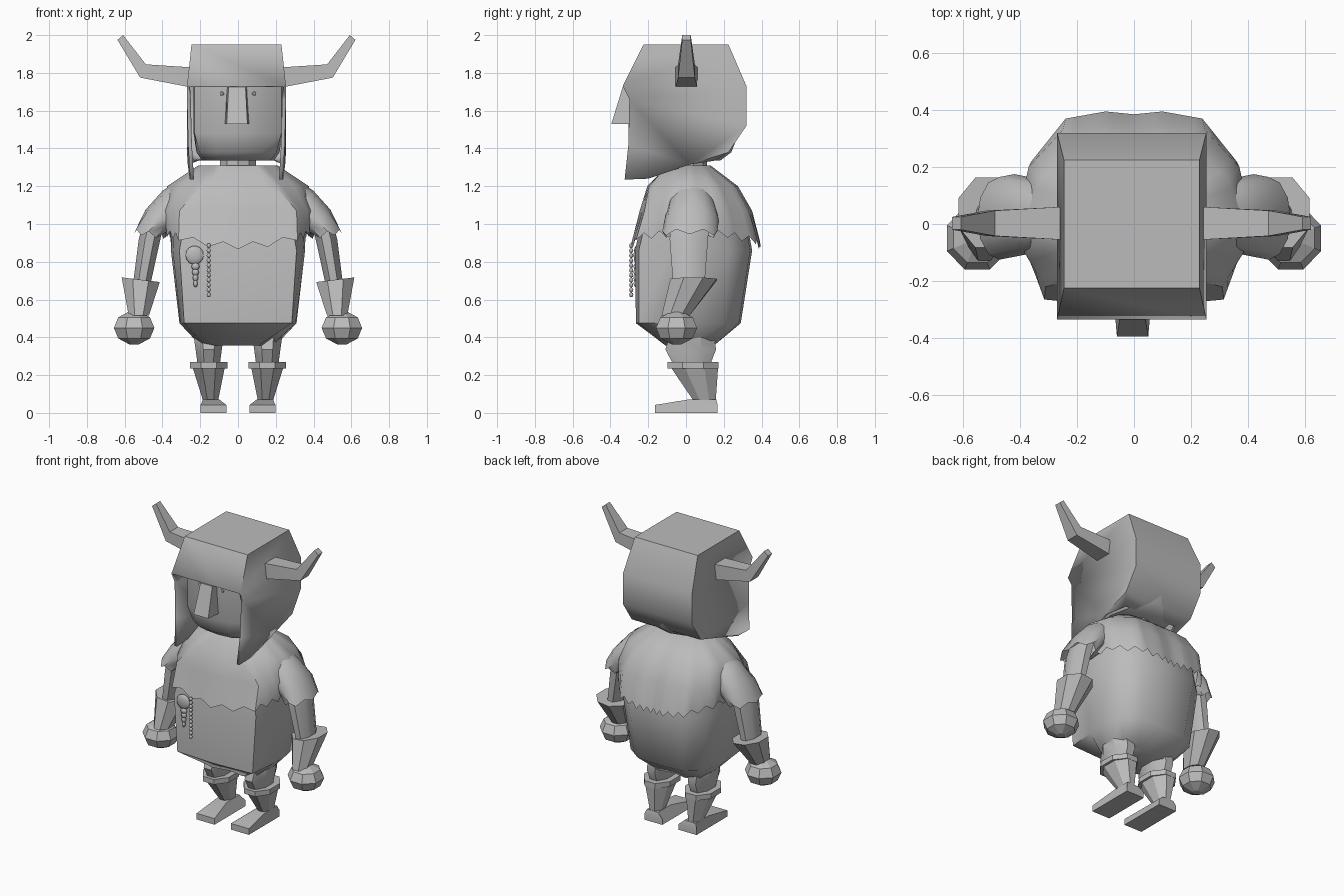
import bpy, bmesh, math
from mathutils import Vector

if "Cube" in bpy.data.objects:
    bpy.data.objects.remove(bpy.data.objects["Cube"])

grey = bpy.data.materials.new("stone_grey")
grey.diffuse_color = (0.5, 0.5, 0.5, 1)
grey.use_nodes = True
grey.node_tree.nodes["Principled BSDF"].inputs["Base Color"].default_value = grey.diffuse_color


def build(name, verts, faces, angle=30, thick=0):
    me = bpy.data.meshes.new(name)
    me.from_pydata([tuple(v) for v in verts], [], faces)
    bm = bmesh.new()
    bm.from_mesh(me)
    bmesh.ops.recalc_face_normals(bm, faces=bm.faces)
    bm.to_mesh(me)
    bm.free()
    ob = bpy.data.objects.new(name, me)
    bpy.context.collection.objects.link(ob)
    me.materials.append(grey)
    bpy.ops.object.select_all(action='DESELECT')
    ob.select_set(True)
    bpy.context.view_layer.objects.active = ob
    bpy.ops.object.shade_smooth_by_angle(angle=math.radians(angle))
    if thick:
        m = ob.modifiers.new("thickness", 'SOLIDIFY')
        m.thickness = thick
        m.offset = -1
    return ob


def loft(name, rings, angle=30, cap_start=True, cap_end=True):
    """Skin a stack of rings with equal point counts."""
    n = len(rings[0])
    verts = [p for r in rings for p in r]
    faces = [(k * n + i, k * n + (i + 1) % n, (k + 1) * n + (i + 1) % n, (k + 1) * n + i)
             for k in range(len(rings) - 1) for i in range(n)]
    if cap_start:
        faces.append(tuple(range(n)))
    if cap_end:
        faces.append(tuple(range((len(rings) - 1) * n, len(rings) * n)))
    return build(name, verts, faces, angle)


def mirrored(half, z, sub=1):
    """Half outline (front centre to back centre) -> full ring at height z."""
    full = half + [(-x, y) for x, y in half[-2:0:-1]]
    out = []
    for i, a in enumerate(full):
        b = full[(i + 1) % len(full)]
        for k in range(sub):
            t = k / sub
            out.append(Vector((a[0] + (b[0] - a[0]) * t, a[1] + (b[1] - a[1]) * t, z)))
    return out


def ring(c, rx, ry, n, tilt=0, turn=0.5):
    """Elliptical n-sided ring at c, tilted about the y axis."""
    pts = []
    for i in range(n):
        a = 2 * math.pi * (i + turn) / n
        u, v = rx * math.cos(a), ry * math.sin(a)
        pts.append(Vector((c[0] + u * math.cos(tilt), c[1] + v, c[2] + u * math.sin(tilt))))
    return pts


def span_ring(s, outer, inner, y, ry, n):
    """Ring whose outermost and innermost (x, z) points are given; s picks the side."""
    dx, dz = outer[0] - inner[0], outer[1] - inner[1]
    c = (s * (outer[0] + inner[0]) / 2, y, (outer[1] + inner[1]) / 2)
    return ring(c, math.hypot(dx, dz) / 2, ry, n, math.atan2(dz, s * dx), 0)


def ball(name, c, r, seg=8, rings=6, angle=30):
    levels = [-math.pi / 2 + math.pi * (k + 0.35) / (rings - 0.3) for k in range(rings)]
    return loft(name, [ring((c[0], c[1], c[2] + r[2] * math.sin(t)),
                            r[0] * math.cos(t), r[1] * math.cos(t), seg) for t in levels], angle)


# Torso
loft("torso", [
    mirrored([(0, -.09), (.11, -.11), (.18, -.08), (.2, .03), (.18, .12), (.10, .15), (0, .13)], .358),
    mirrored([(0, -.265), (.285, -.25), (.305, -.06), (.31, .05), (.28, .2), (.17, .28), (0, .29)], .475),
    mirrored([(0, -.27), (.31, -.25), (.345, -.08), (.355, .04), (.32, .23), (.20, .34), (0, .35)], .86),
    mirrored([(0, -.22), (.27, -.20), (.34, -.1), (.36, .02), (.32, .18), (.20, .30), (0, .31)], 1.08)], 44)

# Shoulder mantle with a jagged hem
hem = mirrored([(0, -.295), (.315, -.265), (.375, -.1), (.39, .03), (.36, .22), (.24, .37), (.1, .395), (0, .385)], .9, 4)
for i, p in enumerate(hem):
    p.z = .885 + .07 * (abs(p.x) / .39) ** 2 + (.018 if i % 2 else -.018)
loft("mantle", [
    mirrored([(0, -.10), (.12, -.10), (.19, -.05), (.21, .02), (.18, .09), (.13, .12), (.06, .13), (0, .13)], 1.31, 4),
    mirrored([(0, -.205), (.2, -.195), (.33, -.08), (.375, .02), (.33, .16), (.2, .26), (.09, .275), (0, .27)], 1.2, 4),
    mirrored([(0, -.245), (.31, -.22), (.385, -.1), (.41, .02), (.37, .2), (.25, .33), (.1, .35), (0, .34)], 1.07, 4),
    hem], 44, True, False)

# Neck and head
loft("neck", [ring((0, .01, 1.29), .1, .1, 10), ring((0, .01, 1.37), .1, .1, 10)])
loft("head", [
    mirrored([(0, -.21), (.1, -.20), (.17, -.15), (.19, .0), (.16, .14), (0, .18)], 1.335),
    mirrored([(0, -.27), (.12, -.255), (.205, -.2), (.22, .0), (.2, .18), (0, .24)], 1.38),
    mirrored([(0, -.305), (.13, -.285), (.23, -.22), (.235, .0), (.22, .2), (0, .28)], 1.48),
    mirrored([(0, -.305), (.13, -.285), (.23, -.22), (.235, .0), (.22, .2), (0, .28)], 1.75)], 44)
loft("nose", [
    [Vector(p) for p in ((-.05, -.335, 1.725), (.04, -.335, 1.725), (.05, -.27, 1.725), (-.06, -.27, 1.725))],
    [Vector(p) for p in ((-.06, -.395, 1.53), (.05, -.395, 1.53), (.06, -.28, 1.53), (-.07, -.28, 1.53))]])
for s in (1, -1):
    ball("eye", (s * .085, -.288, 1.69), (.012, .012, .012))

# Helmet: a bent band (half width, y, z) with one flat cheek plate per side
band = [(.262, -.335, 1.73), (.238, -.225, 1.95), (.238, .225, 1.95), (.262, .32, 1.73),
        (.262, .32, 1.52), (.262, .225, 1.38), (.2, .15, 1.335)]
nb = len(band)
verts = [Vector((s * x - .008, y, z)) for s in (1, -1) for x, y, z in band]
faces = [(i, i + 1, nb + i + 1, nb + i) for i in range(nb - 1)]
cheek = [(.258, .02, 1.315), (.248, -.2, 1.24), (.245, -.325, 1.235), (.256, -.305, 1.42), (.262, -.30, 1.66)]
for s, o in ((1, 0), (-1, nb)):
    b = len(verts)
    verts += [Vector((s * x - .008, y, z)) for x, y, z in cheek]
    faces += [(o, o + 1, o + 2, o + 3),
              (o, o + 3, o + 4, o + 5, b, b + 3, b + 4),
              (b, b + 1, b + 2, b + 3), (o + 5, o + 6, b)]
build("helmet", verts, faces, 46, .02)

# Bent horns
for s in (1, -1):
    horn = [((.25, 1.83), (.25, 1.725), .055), ((.48, 1.845), (.51, 1.775), .042), ((.60, 2.0), (.63, 1.975), .02)]
    loft("horn", [[Vector((s * a[0] - .008, -w, a[1])), Vector((s * a[0] - .008, w + .005, a[1])),
                   Vector((s * b[0] - .008, w + .005, b[1])), Vector((s * b[0] - .008, -w, b[1]))]
                  for a, b, w in horn])

for s in (1, -1):
    # Sleeve flap with a ragged edge
    edge = span_ring(s, (.55, .96), (.395, .935), .02, .145, 12)
    for i, p in enumerate(edge):
        p.z += .014 if i % 2 else -.014
    loft("sleeve", [span_ring(s, (.34, 1.215), (.24, 1.0), .03, .11, 12),
                    span_ring(s, (.40, 1.175), (.29, .98), .03, .13, 12),
                    span_ring(s, (.49, 1.075), (.35, .96), .03, .145, 12), edge], 44, True, False)
    # Arm, flared cuff and fist
    loft("arm", [ring((s * .45, .02, .99), .06, .11, 8),
                 ring((s * .468, .015, .92), .062, .11, 8),
                 ring((s * .51, .015, .68), .05, .09, 8)])
    loft("cuff", [ring((s * .515, .04, .705), .11, .133, 8, s * .12),
                  ring((s * .525, -.055, .515), .058, .08, 8)])
    ball("fist", (s * .55, -.05, .45), (.116, .118, .09), 8, 5, 20)

    # Thigh, knee band, shin and shoe
    loft("thigh", [ring((s * .155, .03, .40), .085, .13, 8), ring((s * .155, .025, .335), .075, .145, 8),
                   ring((s * .155, .03, .265), .065, .11, 8)])
    loft("knee_band", [ring((s * .155, .037, .27), .107, .145, 8), ring((s * .155, .037, .235), .107, .145, 8)])
    loft("shin", [ring((s * .155, .045, .24), .092, .135, 8), ring((s * .145, .10, .06), .042, .062, 8)])
    xs = [s * .062, s * .198]
    side = [(-.165, 0), (.168, 0), (.168, .04), (.16, .072), (.02, .072), (-.165, .042)]
    shoe = [[Vector((x if z < .05 else s * (.10 if x == xs[0] else .185), y, z)) for y, z in side] for x in xs]
    loft("shoe", shoe)

# Hanging bead string and amulet on the chest
for i in range(11):
    ball("bead", (-.155, -.29, .885 - i * .026), (.012, .012, .013), 8, 5, 60)
ball("amulet", (-.23, -.262, .835), (.05, .016, .05), 12, 7, 60)
for i in range(4):
    ball("amulet_drop", (-.225, -.265, .775 - i * .03), (.024 - i * .004, .014, .02), 8, 5, 60)
